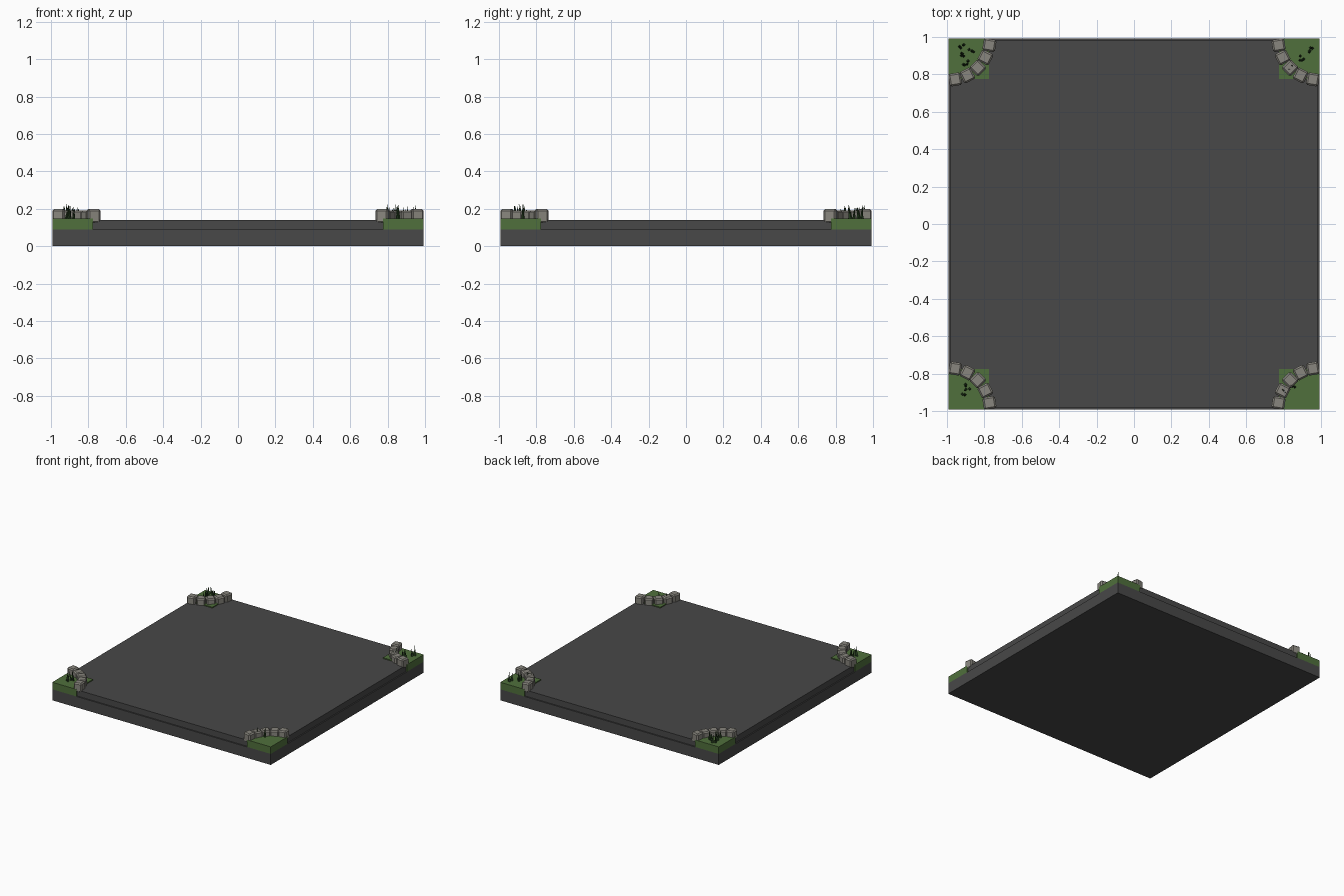
import bpy, bmesh, math, random
from mathutils import Matrix, Vector

if "Cube" in bpy.data.objects:
    bpy.data.objects.remove(bpy.data.objects["Cube"])

random.seed(4)


def material(name, rgb):
    m = bpy.data.materials.new(name)
    m.diffuse_color = (*rgb, 1)
    m.use_nodes = True
    m.node_tree.nodes["Principled BSDF"].inputs["Base Color"].default_value = m.diffuse_color
    return m


ASPHALT = material("asphalt", (0.065, 0.065, 0.065))
TURF = material("turf", (0.08, 0.16, 0.045))
STONE = material("stone", (0.25, 0.24, 0.21))
BLADE = material("blade", (0.02, 0.05, 0.015))


def finish(name, bm, mat):
    me = bpy.data.meshes.new(name)
    bm.to_mesh(me)
    bm.free()
    me.materials.append(mat)
    ob = bpy.data.objects.new(name, me)
    bpy.context.collection.objects.link(ob)
    return ob


def add_box(bm, centre, size, angle=0.0):
    mat = (Matrix.Translation(centre) @ Matrix.Rotation(angle, 4, 'Z')
           @ Matrix.Diagonal((*size, 1)))
    bmesh.ops.create_cube(bm, size=1, matrix=mat)


def slab(name, half, z0, z1, mat):
    bm = bmesh.new()
    add_box(bm, (0, 0, (z0 + z1) / 2), (2 * half, 2 * half, z1 - z0))
    return finish(name, bm, mat)


# Ground base and slightly inset paved surface
EDGE = 0.993
slab("base_slab", EDGE, 0, 0.09, ASPHALT)
slab("paved_surface", EDGE - 0.01, 0.09, 0.14, ASPHALT)

# Grass tuft centres for each corner
TUFTS = {
    (-1, 1): [(-0.92, 0.95), (-0.87, 0.92), (-0.92, 0.91), (-0.90, 0.86)],
    (1, 1): [(0.95, 0.93), (0.90, 0.885), (0.84, 0.84)],
    (-1, -1): [(-0.91, -0.92), (-0.89, -0.87)],
    (1, -1): [(0.80, -0.89), (0.85, -0.86)],
}

for (sx, sy), tufts in TUFTS.items():
    tag = ("front" if sy < 0 else "back") + ("_left" if sx < 0 else "_right")

    # Square turf block
    bm = bmesh.new()
    mid, width = (0.775 + EDGE) / 2, EDGE - 0.775
    add_box(bm, (sx * mid, sy * mid, 0.119), (width, width, 0.058))
    finish("turf_" + tag, bm, TURF)

    # Curved kerb of five chamfered stones around the corner
    bm = bmesh.new()
    for i in range(5):
        a = math.radians(9.5 + 17.75 * i)
        top = 0.198 if i in (0, 4) else 0.192
        x, y = 0.993 - 0.223 * math.cos(a), 0.993 - 0.223 * math.sin(a)
        add_box(bm, (sx * x, sy * y, (0.124 + top) / 2),
                (0.068, 0.066, top - 0.124), a * sx * sy)
    bmesh.ops.bevel(bm, geom=bm.edges[:], offset=0.009, segments=1,
                    affect='EDGES', profile=0.5)
    finish("kerb_stones_" + tag, bm, STONE)

    # Tufts of thin leaning blades
    bm = bmesh.new()
    for tx, ty in tufts:
        for _ in range(4):
            h = random.uniform(0.055, 0.085)
            x, y = tx + random.uniform(-.014, .014), ty + random.uniform(-.014, .014)
            lean = Matrix.Rotation(random.uniform(-.15, .15), 4, 'X') @ \
                Matrix.Rotation(random.uniform(-.15, .15), 4, 'Y')
            mat = (Matrix.Translation((x, y, 0.144)) @ lean
                   @ Matrix.Translation((0, 0, h / 2)))
            bmesh.ops.create_cone(bm, cap_ends=True, segments=4, radius1=0.009,
                                  radius2=0, depth=h, matrix=mat)
    finish("grass_tufts_" + tag, bm, BLADE)
